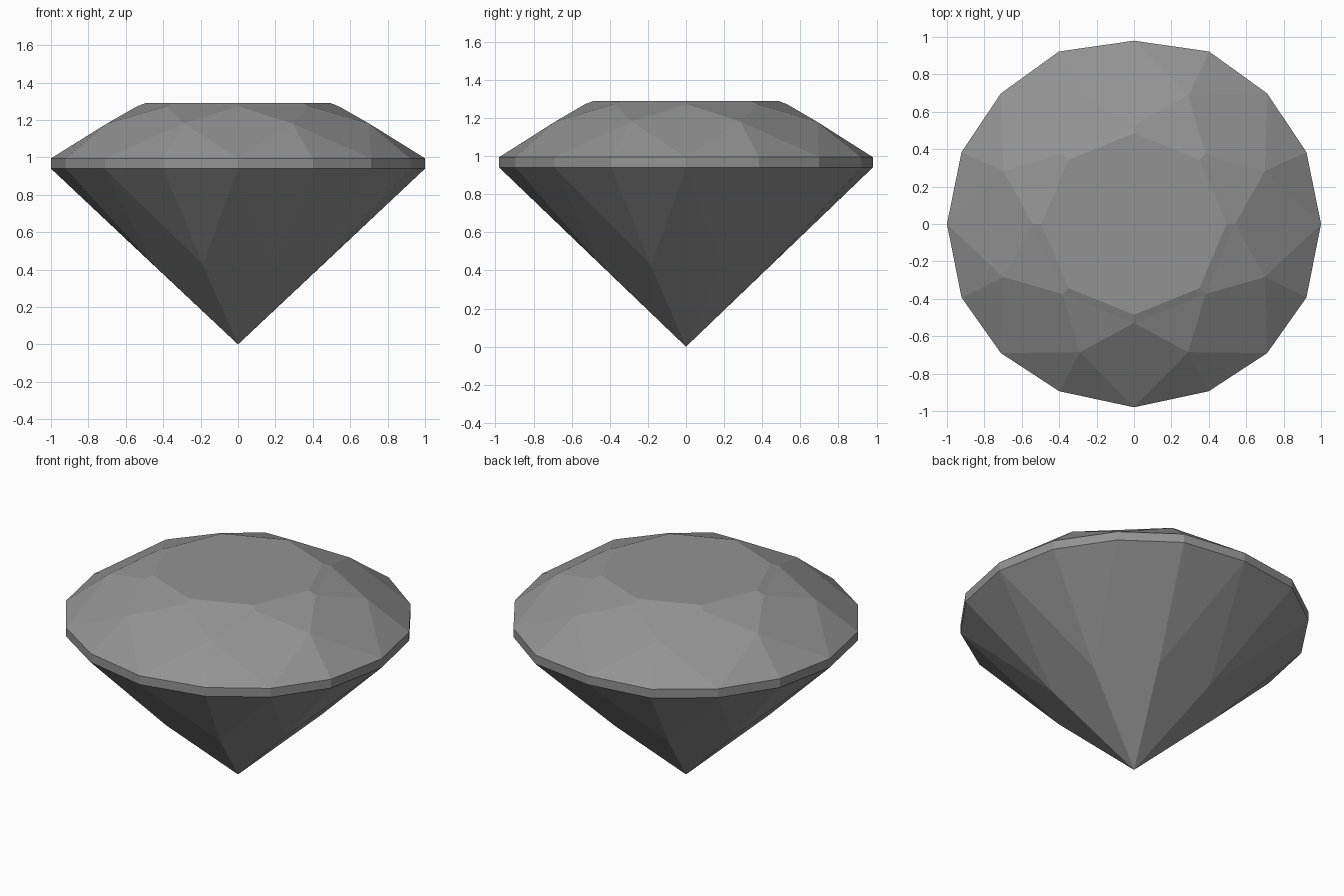
import bpy
import bmesh
from math import cos, sin, pi

cube = bpy.data.objects.get("Cube")
if cube:
    bpy.data.objects.remove(cube)

GIRDLE_TOP, GIRDLE_BOTTOM = 0.995, 0.94
MAINS = 8  # number of main kite facets

grey = bpy.data.materials.new("stone grey")
grey.use_nodes = True
grey.diffuse_color = (0.29, 0.29, 0.29, 1)
grey.node_tree.nodes["Principled BSDF"].inputs["Base Color"].default_value = grey.diffuse_color


def ring(radius, z, offset=0.0):
    """Eight points around the axis, starting at the front; offset in steps."""
    angles = [-pi / 2 + (k + offset) * 2 * pi / MAINS for k in range(MAINS)]
    return [(radius * cos(a), 0.98 * radius * sin(a), z) for a in angles]


def build(name, faces):
    """Make a flat-shaded mesh from faces given as lists of points."""
    bm = bmesh.new()
    for points in faces:
        bm.faces.new([bm.verts.new(p) for p in points])
    bmesh.ops.remove_doubles(bm, verts=bm.verts, dist=0.0001)
    mesh = bpy.data.meshes.new(name)
    bm.to_mesh(mesh)
    bm.free()
    mesh.materials.append(grey)
    obj = bpy.data.objects.new(name, mesh)
    bpy.context.collection.objects.link(obj)
    return obj


def facets(girdle, mid):
    """Pairs of triangles that join each middle point to the girdle."""
    result = []
    for k in range(MAINS):
        a, b, c = (girdle[(2 * k + n) % len(girdle)] for n in range(3))
        result += [[mid[k], a, b], [mid[k], b, c]]
    return result


# Girdle outline: right half from front to back, mirrored to the other side
half = [(0, -0.98), (0.4, -0.894), (0.712, -0.69), (0.922, -0.393), (1, 0),
        (0.922, 0.384), (0.712, 0.698), (0.402, 0.922), (0, 0.98)]
outline = half + [(-x, y) for x, y in reversed(half[1:-1])]
upper = [(x, y, GIRDLE_TOP) for x, y in outline]
lower = [(x, y, GIRDLE_BOTTOM) for x, y in outline]

# Crown: table, softened table edge, star facets, kites and upper girdle facets
table = ring(0.495, 1.29)
shoulder = ring(0.54, 1.273)
crown_mid = ring(0.757, 1.182, 0.5)
crown = [table] + facets(upper, crown_mid)
for k in range(MAINS):
    n = (k + 1) % MAINS
    crown.append([table[k], shoulder[k], shoulder[n], table[n]])
    crown.append([shoulder[k], crown_mid[k], shoulder[n]])
    crown.append([shoulder[k], crown_mid[k - 1], upper[2 * k], crown_mid[k]])
build("crown", crown)

# Girdle: narrow upright band
build("girdle", [[lower[i - 1], lower[i], upper[i], upper[i - 1]]
                 for i in range(len(outline))])

# Pavilion: lower girdle facets and long kites meeting at the point
tip = (0, 0, 0)
pavilion_mid = ring(0.49, 0.427, 0.5)
pavilion = [f[::-1] for f in facets(lower, pavilion_mid)]
for k in range(MAINS):
    pavilion.append([tip, pavilion_mid[k], lower[2 * k], pavilion_mid[k - 1]])
build("pavilion", pavilion)
